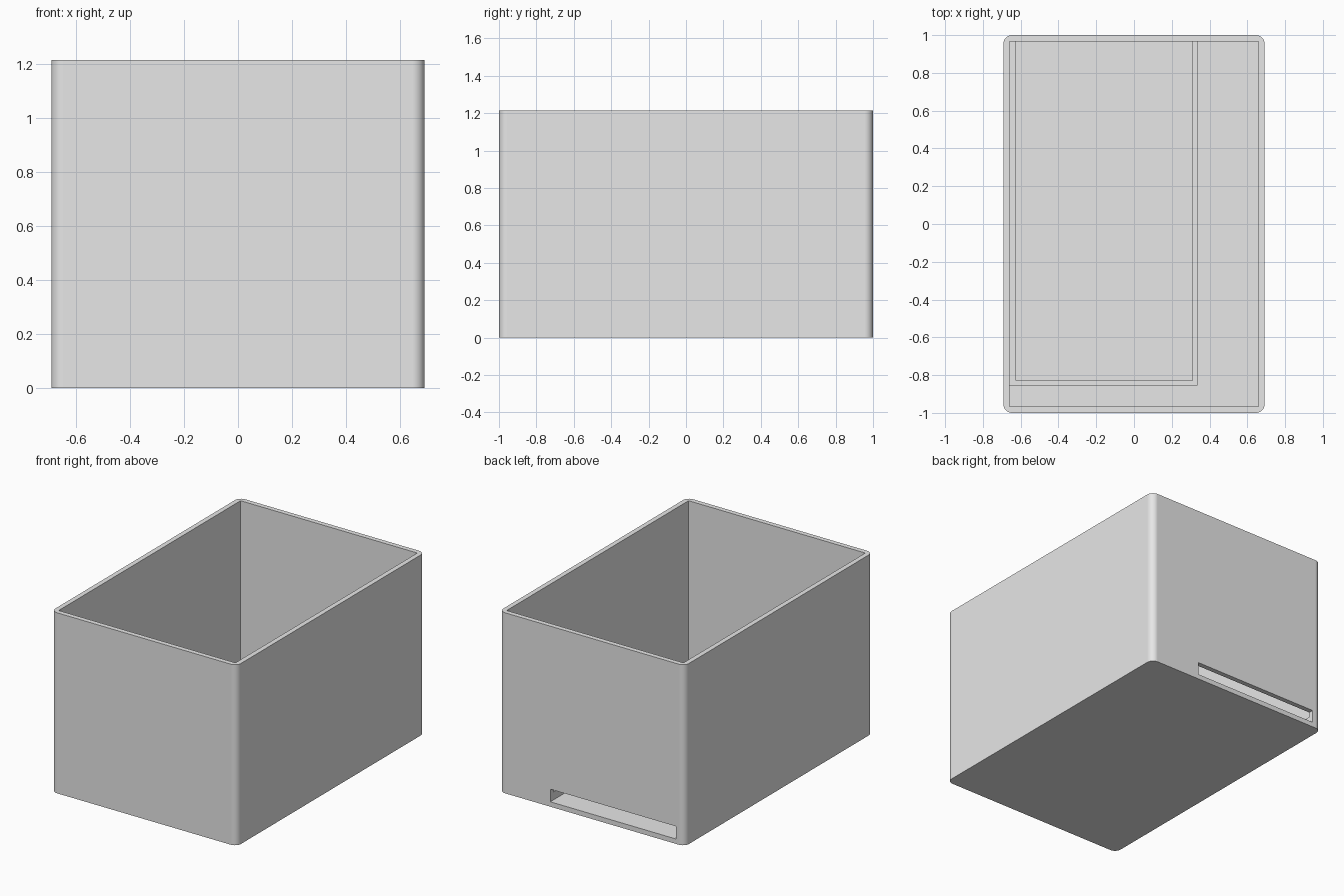
import bpy
import bmesh

if "Cube" in bpy.data.objects:
    bpy.data.objects.remove(bpy.data.objects["Cube"], do_unlink=True)

HALF_X, HALF_Y, HEIGHT = 0.691, 1.0, 1.215
WALL, RADIUS = 0.033, 0.045
IN_X, IN_Y = HALF_X - WALL, HALF_Y - WALL
TRAY_L, TRAY_R, TRAY_FRONT = -0.624, 0.31, -0.828
RIB = 0.026

grey = bpy.data.materials.new("light_grey")
grey.use_nodes = True
colour = (0.8, 0.8, 0.8, 1)
grey.diffuse_color = colour
grey.node_tree.nodes["Principled BSDF"].inputs["Base Color"].default_value = colour


def prism(name, outline, z0, z1, radius=0):
    """Extrude a plan outline, optionally rounding its upright edges."""
    bm = bmesh.new()
    face = bm.faces.new([bm.verts.new((x, y, z0)) for x, y in outline])
    top = bmesh.ops.extrude_face_region(bm, geom=[face])["geom"]
    verts = [v for v in top if isinstance(v, bmesh.types.BMVert)]
    bmesh.ops.translate(bm, verts=verts, vec=(0, 0, z1 - z0))
    if radius:
        upright = [e for e in bm.edges
                   if abs(e.verts[0].co.z - e.verts[1].co.z) > 0.01]
        bmesh.ops.bevel(bm, geom=upright, offset=radius, segments=8,
                        profile=0.5, affect='EDGES')
    bmesh.ops.recalc_face_normals(bm, faces=bm.faces)
    mesh = bpy.data.meshes.new(name)
    bm.to_mesh(mesh)
    bm.free()
    mesh.materials.append(grey)
    obj = bpy.data.objects.new(name, mesh)
    bpy.context.collection.objects.link(obj)
    return obj


def rect(x0, x1, y0, y1):
    return [(x0, y0), (x1, y0), (x1, y1), (x0, y1)]


def select_only(obj):
    bpy.ops.object.select_all(action='DESELECT')
    obj.select_set(True)
    bpy.context.view_layer.objects.active = obj


def cut(obj, cutter):
    mod = obj.modifiers.new("cut", 'BOOLEAN')
    mod.operation = 'DIFFERENCE'
    mod.solver = 'EXACT'
    mod.object = cutter
    select_only(obj)
    bpy.ops.object.modifier_apply(modifier=mod.name)
    bpy.data.objects.remove(cutter, do_unlink=True)


# Open box with rounded outer corners
box = prism("box_shell", rect(-HALF_X, HALF_X, -HALF_Y, HALF_Y), 0, HEIGHT, RADIUS)
cut(box, prism("cavity_cutter", rect(-IN_X, IN_X, -IN_Y, IN_Y), WALL, HEIGHT + 0.1))

# Slot through the back wall, level with the floor
cut(box, prism("slot_cutter", rect(TRAY_L, TRAY_R, IN_Y - 0.05, HALF_Y + 0.05),
               WALL, 0.118))

# Smooth corners, flat walls
select_only(box)
bpy.ops.object.shade_smooth_by_angle(angle=0.5)
normals = box.modifiers.new("flat_walls", 'WEIGHTED_NORMAL')
normals.weight = 100
normals.keep_sharp = True

# Low U-shaped rib around the tray area, sunk slightly into floor and walls
out_l, back = -IN_X - 0.01, IN_Y + 0.01
prism("tray_rib", [
    (out_l, back), (out_l, TRAY_FRONT - RIB),
    (TRAY_R + RIB, TRAY_FRONT - RIB), (TRAY_R + RIB, back),
    (TRAY_R, back), (TRAY_R, TRAY_FRONT),
    (TRAY_L, TRAY_FRONT), (TRAY_L, back),
], WALL - 0.01, 0.085)
